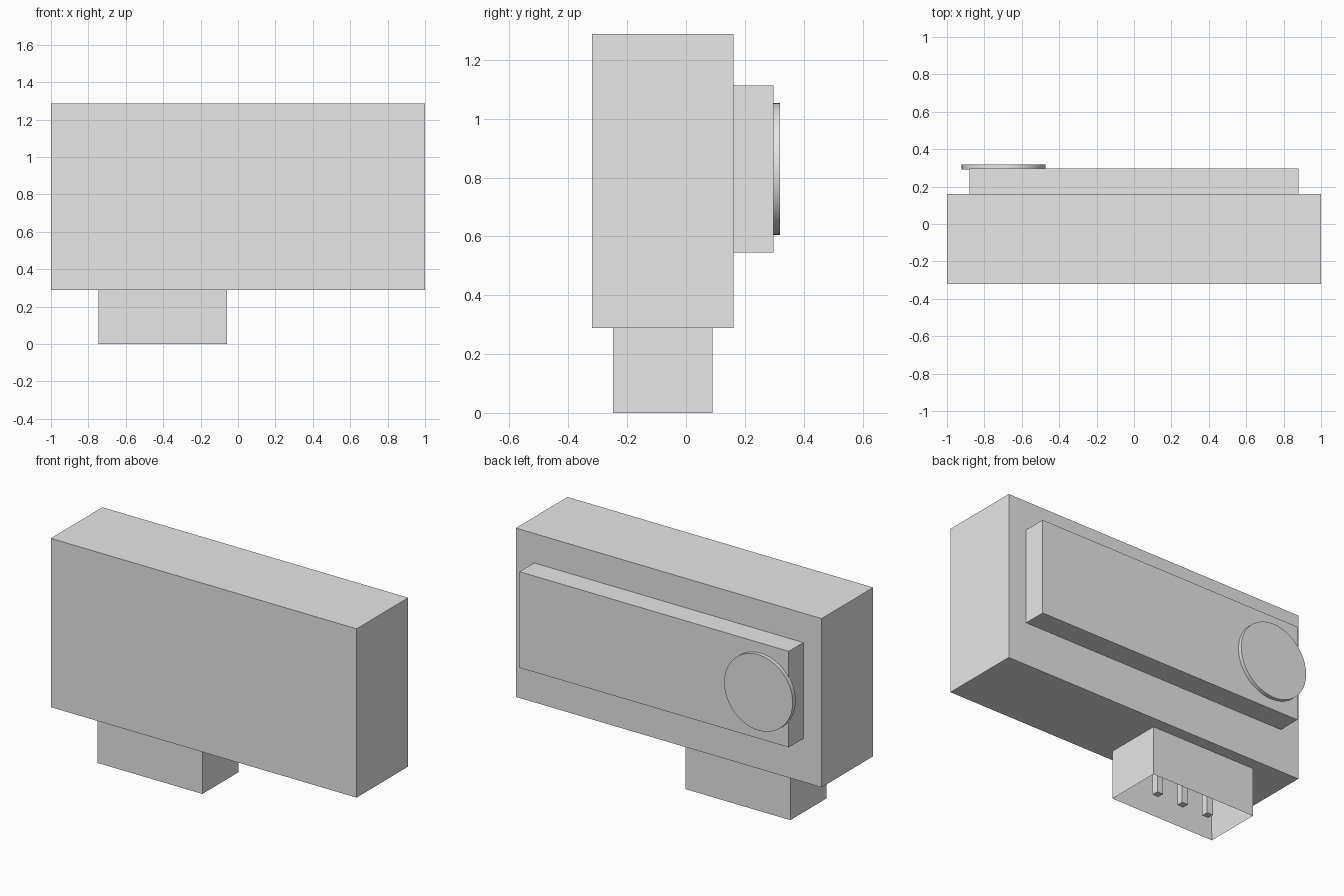
import bpy
import bmesh
import math
from mathutils import Matrix, Vector

default_cube = bpy.data.objects.get("Cube")
if default_cube:
    bpy.data.objects.remove(default_cube, do_unlink=True)

# Single plain material
GREY = (0.8, 0.8, 0.8, 1.0)
grey = bpy.data.materials.new("light grey")
grey.use_nodes = True
grey.diffuse_color = GREY
grey.node_tree.nodes["Principled BSDF"].inputs["Base Color"].default_value = GREY


def add_object(name, bm):
    bmesh.ops.recalc_face_normals(bm, faces=bm.faces)
    mesh = bpy.data.meshes.new(name)
    bm.to_mesh(mesh)
    bm.free()
    mesh.materials.append(grey)
    obj = bpy.data.objects.new(name, mesh)
    bpy.context.collection.objects.link(obj)
    return obj


def box_mesh(low, high):
    low, high = Vector(low), Vector(high)
    bm = bmesh.new()
    place = Matrix.Translation((low + high) / 2) @ Matrix.Diagonal((*(high - low), 1))
    bmesh.ops.create_cube(bm, size=1, matrix=place)
    return bm


# Main housing and raised back plate
add_object("housing", box_mesh((-1, -0.32, 0.289), (1, 0.161, 1.287)))
add_object("back_plate", box_mesh((-0.88, 0.161, 0.545), (0.88, 0.297, 1.113)))

# Thin round disc overhanging one end of the back plate
bm = bmesh.new()
bmesh.ops.create_cone(
    bm, cap_ends=True, segments=64, radius1=0.224, radius2=0.224, depth=0.028,
    matrix=Matrix.Translation((-0.697, 0.305, 0.829)) @ Matrix.Rotation(math.pi / 2, 4, 'X'))
disc = add_object("disc", bm)
bpy.ops.object.select_all(action='DESELECT')
disc.select_set(True)
bpy.context.view_layer.objects.active = disc
bpy.ops.object.shade_smooth_by_angle(angle=math.radians(30))

# Connector shroud: inset its underside and push that face up into a socket
bm = box_mesh((-0.746, -0.248, 0), (-0.059, 0.09, 0.289))
bm.normal_update()
underside = min(bm.faces, key=lambda f: f.calc_center_median().z)
bmesh.ops.inset_region(bm, faces=[underside], thickness=0.045)
bmesh.ops.translate(bm, verts=underside.verts, vec=(0, 0, 0.26))
add_object("connector_shroud", bm)

# Row of three square pins inside the socket
PIN = 0.02
for i, side in enumerate(("right", "middle", "left")):
    x = -0.4025 + (i - 1) * 0.172
    add_object(side + "_pin", box_mesh((x - PIN, -0.079 - PIN, 0.015),
                                       (x + PIN, -0.079 + PIN, 0.265)))
